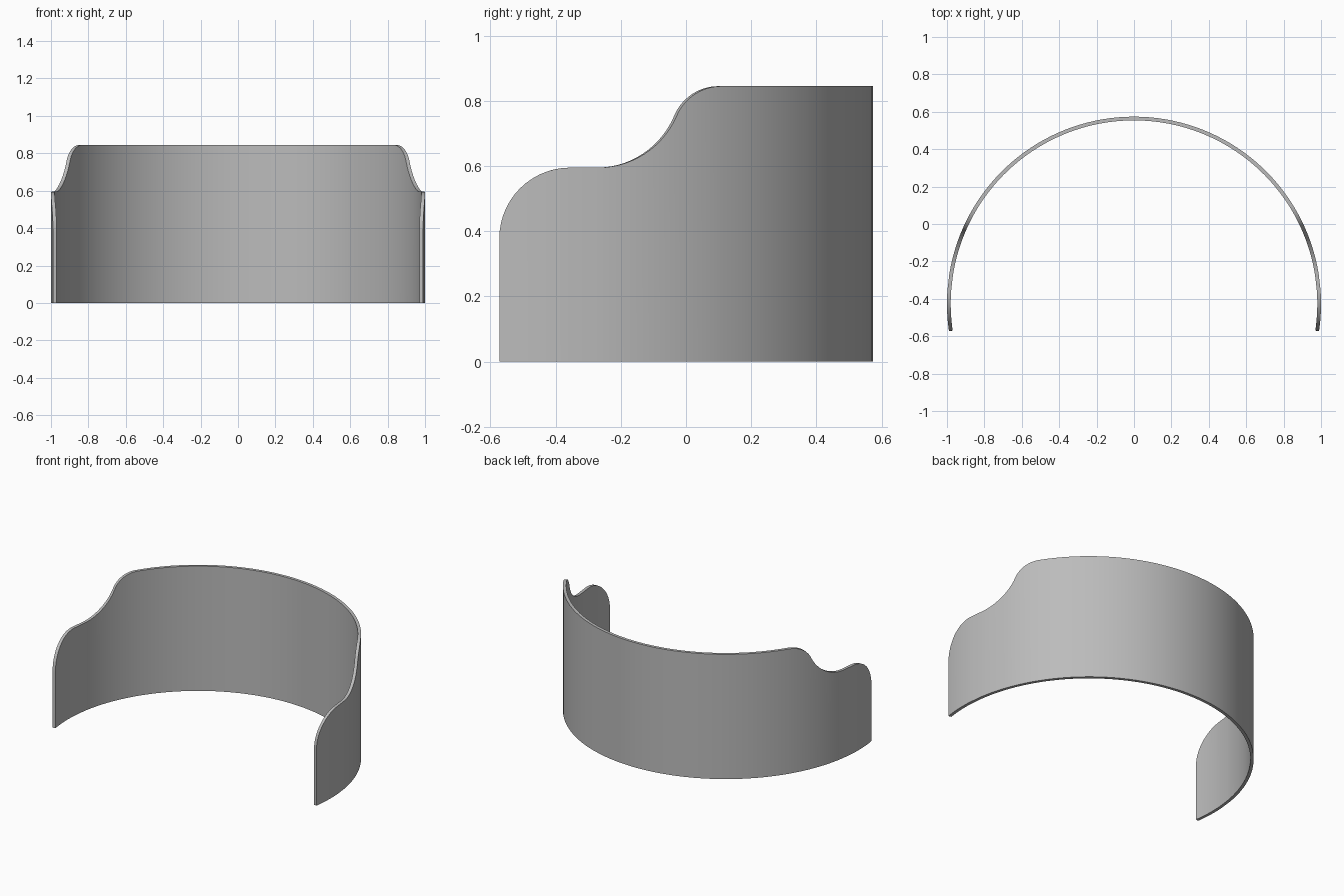
import bpy, bmesh, math

cube = bpy.data.objects.get("Cube")
if cube:
    bpy.data.objects.remove(cube, do_unlink=True)

RADIUS, THICK, CENTRE_Y = 1.0, 0.02, -0.426
FRONT = -0.573


def arc(cy, cz, r, start, end, steps=14):
    """Points (depth, height) along a circular arc, angles in degrees."""
    pts = []
    for i in range(steps + 1):
        a = math.radians(start + (end - start) * i / steps)
        pts.append((cy + r * math.cos(a), cz + r * math.sin(a)))
    return pts


# Upper outline of one side, from the front edge to the high back
outline = arc(FRONT + 0.217, 0.378, 0.217, 180, 90)
outline += arc(-0.27, 0.858, 0.263, -90, -24)
outline += arc(0.11, 0.694, 0.151, 156, 90)[1:]

# Bend the outline round the circle, then continue level to the middle
side = [(math.asin((y - CENTRE_Y) / RADIUS), z) for y, z in outline]
last, top = side[-1]
STEPS = 24
side += [(last + (math.pi / 2 - last) * i / STEPS, top) for i in range(1, STEPS + 1)]
columns = side + [(math.pi - a, z) for a, z in reversed(side[:-1])]

# Curved wall with thickness: one four-point ring per column
bm = bmesh.new()
rings = []
for a, z in columns:
    ring = []
    for r, h in ((RADIUS, 0), (RADIUS, z), (RADIUS - THICK, z), (RADIUS - THICK, 0)):
        ring.append(bm.verts.new((r * math.cos(a), CENTRE_Y + r * math.sin(a), h)))
    rings.append(ring)
for p, q in zip(rings, rings[1:]):
    for i in range(4):
        j = (i + 1) % 4
        bm.faces.new((p[i], q[i], q[j], p[j]))
bm.faces.new(rings[0])
bm.faces.new(rings[-1][::-1])
bmesh.ops.recalc_face_normals(bm, faces=bm.faces)

mesh = bpy.data.meshes.new("curved_wall")
bm.to_mesh(mesh)
bm.free()
wall = bpy.data.objects.new("curved_wall", mesh)
bpy.context.collection.objects.link(wall)

# Plain grey finish
grey = bpy.data.materials.new("plain_grey")
grey.use_nodes = True
colour = (0.5, 0.5, 0.5, 1)
grey.diffuse_color = colour
grey.node_tree.nodes["Principled BSDF"].inputs["Base Color"].default_value = colour
mesh.materials.append(grey)

# Smooth wall with crisp rims
bpy.ops.object.select_all(action="DESELECT")
wall.select_set(True)
bpy.context.view_layer.objects.active = wall
bpy.ops.object.shade_smooth_by_angle(angle=math.radians(30))
